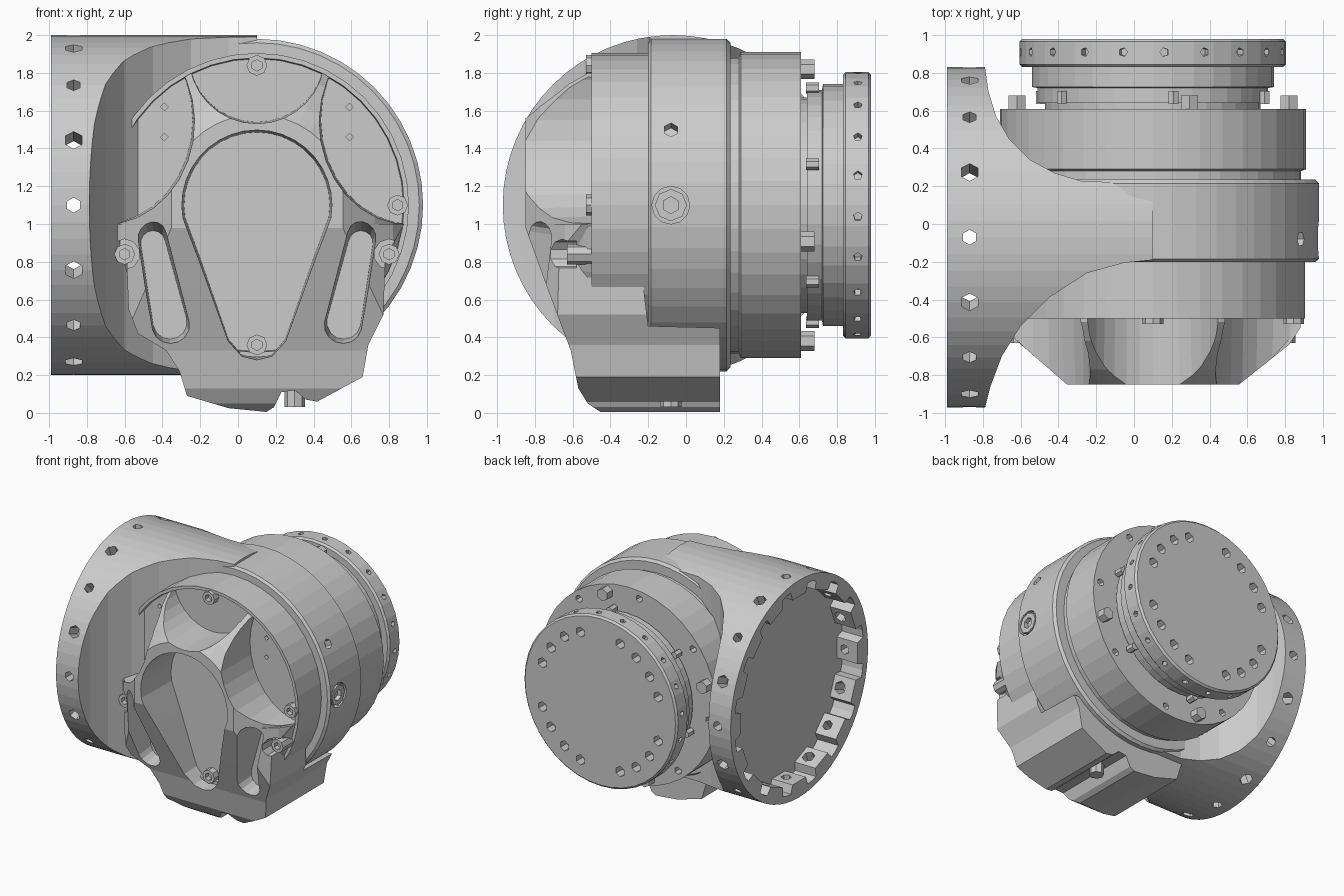
import bpy, bmesh
from math import sin, cos, pi, radians, atan2
from mathutils import Vector, Matrix

if "Cube" in bpy.data.objects:
    bpy.data.objects.remove(bpy.data.objects["Cube"])

CX, CZ = 0.1, 1.1          # main axis (along y)
FY = -0.07                 # side flange axis (along x) passes through y=FY, z=CZ
X, Y, Z = Vector((1, 0, 0)), Vector((0, 1, 0)), Vector((0, 0, 1))


def finish(name, bm):
    bmesh.ops.recalc_face_normals(bm, faces=bm.faces)
    me = bpy.data.meshes.new(name)
    bm.to_mesh(me)
    bm.free()
    ob = bpy.data.objects.new(name, me)
    bpy.context.scene.collection.objects.link(ob)
    return ob


def loft(name, rings):
    """Skin a list of equal-length point rings and cap both ends."""
    bm = bmesh.new()
    vs = [[bm.verts.new(p) for p in r] for r in rings]
    n = len(vs[0])
    for a, b in zip(vs, vs[1:]):
        for i in range(n):
            j = (i + 1) % n
            bm.faces.new((a[i], a[j], b[j], b[i]))
    bm.faces.new(vs[0])
    bm.faces.new(vs[-1])
    return finish(name, bm)


def prism(name, pts, axis, a, b, taper=1.0):
    """Extrude a 2D profile along an axis; taper scales the end at a."""
    n = len(pts)
    cu, cv = sum(p[0] for p in pts) / n, sum(p[1] for p in pts) / n
    put = {'x': lambda u, v, w: (w, u, v),
           'y': lambda u, v, w: (u, w, v),
           'z': lambda u, v, w: (u, v, w)}[axis]
    return loft(name, [[put(cu + (u - cu) * s, cv + (v - cv) * s, w) for u, v in pts]
                       for w, s in ((a, taper), (b, 1.0))])


def lathe(name, profile, n=40):
    """Revolve (radius, y) points about the main axis."""
    return loft(name, [[(CX + r * cos(2 * pi * i / n), y, CZ + r * sin(2 * pi * i / n))
                        for i in range(n)] for r, y in profile])


def rods(name, specs):
    """Cylinders given as (centre, direction, radius, length, sides)."""
    bm = bmesh.new()
    for p, d, r, l, n in specs:
        m = Matrix.Translation(p) @ Vector(d).to_track_quat('Z', 'Y').to_matrix().to_4x4()
        bmesh.ops.create_cone(bm, cap_ends=True, segments=n, radius1=r, radius2=r, depth=l, matrix=m)
    return finish(name, bm)


def boolean(ob, other, op='DIFFERENCE'):
    other.hide_render = True
    mod = ob.modifiers.new(op, 'BOOLEAN')
    mod.operation, mod.object, mod.solver = op, other, 'EXACT'
    bpy.context.view_layer.update()
    with bpy.context.temp_override(object=ob, active_object=ob, selected_objects=[ob]):
        bpy.ops.object.modifier_apply(modifier=mod.name)
    bpy.data.objects.remove(other, do_unlink=True)


def ellipse(cx, cz, rx, rz, n=32):
    return [(cx + rx * cos(2 * pi * i / n), cz + rz * sin(2 * pi * i / n)) for i in range(n)]


def capsule(p, q, r1, r2, n=7):
    a = atan2(q[1] - p[1], q[0] - p[0])
    half = lambda c, r, s: [(c[0] + r * cos(s + pi * i / n), c[1] + r * sin(s + pi * i / n))
                            for i in range(n + 1)]
    return half(p, r1, a + pi / 2) + half(q, r2, a - pi / 2)


def polar(r, deg, y):
    t = radians(deg)
    return Vector((CX + r * cos(t), y, CZ + r * sin(t)))


def mirror(x):
    return 2 * CX - x


# side housing: curved neck trimmed to the round flange, joined with the main ring
neck = [(-.99, -.98), (-.79, -.98), (-.76, -.86), (-.70, -.70), (-.60, -.54), (-.45, -.39),
        (-.25, -.26), (-.05, -.205), (.1, -.19), (.1, .22), (-.27, .225), (-.42, .27),
        (-.55, .34), (-.66, .45), (-.73, .57), (-.77, .70), (-.79, .84), (-.99, .84)]
housing = prism("side_housing", neck, 'z', 0, 2.2)
boolean(housing, rods("trim", [((-.5, FY, CZ), X, .9, 2, 64)]), 'INTERSECT')
boolean(housing, lathe("ring", [(.86, -.2), (.88, -.185), (.88, .215), (.86, .235)], 48), 'UNION')

# flange cavity with sixteen inner pads and radial bolt holes
gear = []
for k in range(16):
    for off, r in ((-7.5, .84), (-6.5, .77), (6.5, .77), (7.5, .84), (11.25, .845)):
        t = radians(22.5 * k + off)
        gear.append((FY + r * cos(t), CZ + r * sin(t)))
boolean(housing, prism("cavity", gear, 'x', -1.05, -.8))
holes = []
for k in range(16):
    d = Vector((0, cos(k * pi / 8), sin(k * pi / 8)))
    holes.append((Vector((-.87, FY, CZ)) + d * .85, d, .05 if k % 2 else .04, .3, 6))
boolean(housing, rods("flange_holes", holes))
# plug seat and sensor hole in the ring
boolean(housing, rods("ring_holes", [((.98, -.08, CZ), X, .1, .08, 12),
                                     (polar(.88, 27, -.08), (cos(.47), 0, sin(.47)), .04, .12, 6)]))
plug = rods("side_plug", [((.945, -.08, CZ), X, .085, .06, 8)])
boolean(plug, rods("socket", [((.98, -.08, CZ), X, .045, .09, 6)]))

# main drum
drum = lathe("main_drum", [(.775, -.47), (.78, -.5), (.805, -.5), (.805, .23), (.785, .235),
                           (.785, .28), (.81, .29), (.81, .61)])
boolean(drum, rods("drum_holes",
        [(polar(.745, 52.5 + 45 * k, .6), Y, .03, .1, 6) for k in range(8)] +
        [((x, -.48, z), Y, .02, .08, 4) for x in (-.39, mirror(-.39)) for z in (1.46, 1.62)]))
rods("rear_bolts", [(polar(.745, 75 + 90 * k, .635), Y, .052, .09, 6) for k in range(4)])

# output neck and output flange
lathe("output_neck", [(.57, .6), (.57, .64), (.61, .64), (.61, .72), (.64, .725), (.64, .84)], 36)
rods("neck_bolts", [(polar(.63, 20 + 60 * k, .67), Y, .03, .07, 6) for k in range(6)])
output = lathe("output_flange", [(.69, .83), (.705, .845), (.705, .965), (.69, .98)])
boolean(output, rods("output_holes", [(polar(.56, 90 * g + 45 + o, .96), Y, .042, .12, 6)
                                      for g in range(4) for o in (-26, -9, 9, 26)]))
boolean(output, rods("rim_holes", [(polar(.7, 85 - 18 * k, .91),
                                    polar(1, 85 - 18 * k, 0) - Vector((CX, 0, CZ)), .024, .08, 5)
                                   for k in range(20)]))

# front cover: cone plus sump outline, trimmed by side and top profiles
cover = lathe("front_cover", [(.78, -.44), (.78, -.52), (.72, -.62), (.58, -.77), (.48, -.85)])
sump = [(-.68, 1.0), (-.59, .82), (-.58, .55), (-.53, .42), (-.38, .33), (-.31, .22), (-.27, .09),
        (-.05, .025), (.15, .005), (.19, .03), (.23, .11), (.3, .12), (.36, .07), (.42, .06),
        (.66, .19), (.69, .36), (.77, .52), (.78, .82), (.88, 1.0)]
boolean(cover, prism("sump", sump, 'y', -.86, .3), 'UNION')
side = [(-.85, 2.1), (-.85, .98), (-.73, .65), (-.61, .33), (-.57, .13), (-.52, .05), (-.43, -.01),
        (.18, -.01), (.18, .45), (-.2, .46), (-.22, .62), (-.25, .95), (-.45, .95), (-.45, 2.1)]
boolean(cover, prism("side_trim", side, 'x', -1.2, 1.2), 'INTERSECT')
top = [(-.72, -.5), (-.62, -.62), (-.33, -.87), (.53, -.87), (.82, -.64), (.9, -.52), (.9, .3), (-.72, .3)]
boolean(cover, prism("top_trim", top, 'z', -.2, 2.3), 'INTERSECT')

# openings in the cover: top window, side windows, slots, bolt seats
boolean(cover, prism("window", ellipse(CX, 1.9, .36, .36), 'y', -.95, -.44, 1.03))
for f in (lambda x: x, mirror):
    side_window = [(f(x), z) for x, z in ellipse(-.72, 1.55, .48, .55)]
    boolean(cover, prism("side_window", side_window, 'y', -.95, -.44, 1.03))
    slot = [(f(x), z) for x, z in capsule((-.45, .9), (-.36, .48), .065, .09)]
    boolean(cover, prism("slot", slot, 'y', -.95, -.5, 1.28))
    boolean(cover, rods("seat", [((f(-.6), -.78, .84), Y, .08, .4, 10)]))
# central teardrop opening
drop = [(CX + .385 * cos(radians(a)), CZ + .385 * sin(radians(a))) for a in range(-10, 191, 10)]
drop += [(-.2, .82), (-.05, .39), (.02, .31), (.1, .29), (.18, .31), (.25, .39), (.4, .82)]
boolean(cover, prism("teardrop", drop, 'y', -.95, -.45, 1.04))
rods("drain_plug", [((.3, -.08, .08), Z, .055, .1, 8)])

# front bolts with hexagon sockets
spots = [(.1, 1.84, -.53), (-.645, 1.1, -.53), (.845, 1.1, -.53),
         (-.6, .84, -.63), (.8, .84, -.63), (.1, .36, -.53)]
bolts = rods("front_bolts", [((x, y + .07, z), Y, .055, .14, 8) for x, z, y in spots])
boolean(bolts, rods("bolt_sockets", [((x, y, z), Y, .03, .08, 6) for x, z, y in spots]))
